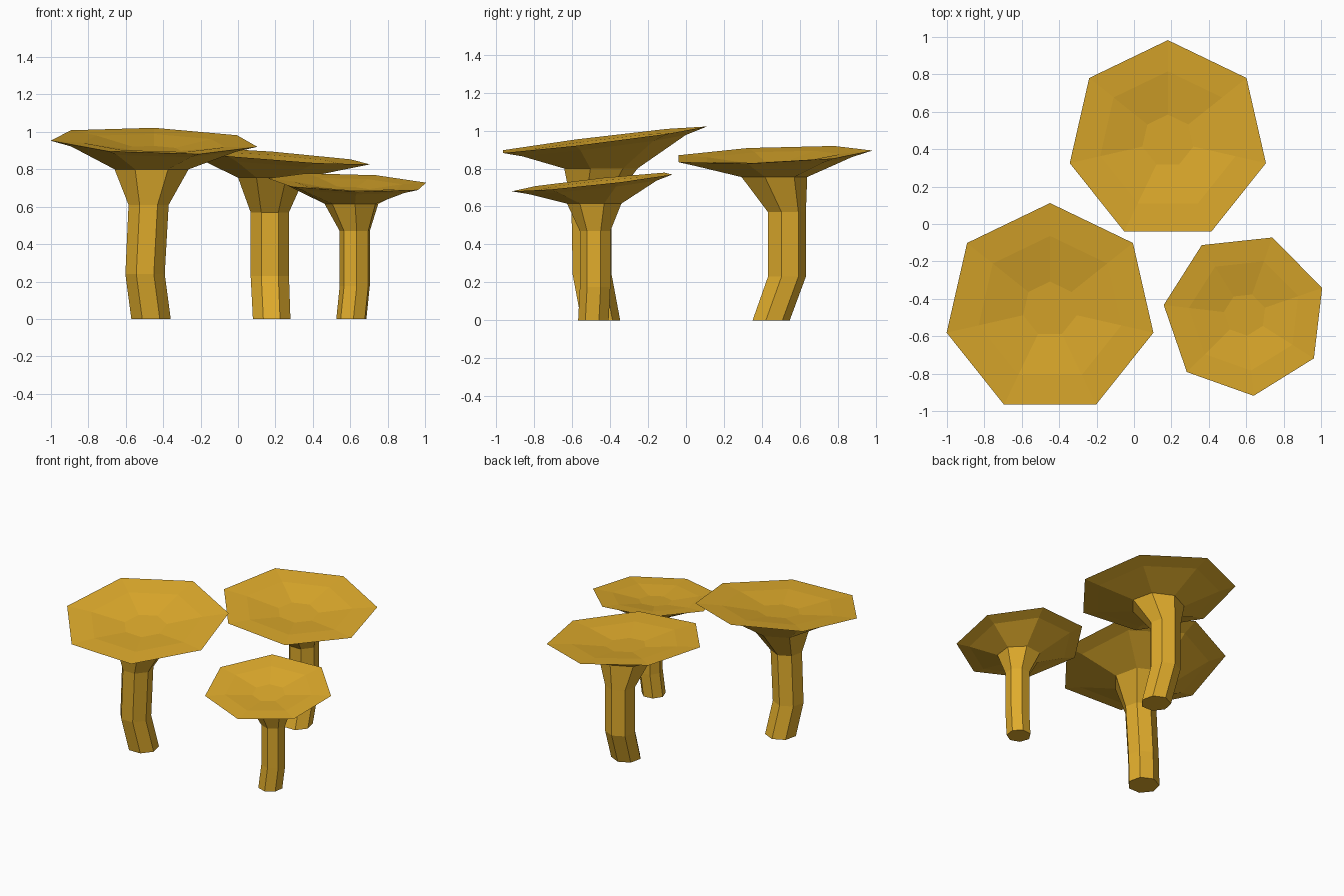
import bpy, bmesh
from math import cos, sin, radians, tau

if "Cube" in bpy.data.objects:
    bpy.data.objects.remove(bpy.data.objects["Cube"])

SIDES = 7
mat = bpy.data.materials.new("golden_yellow")
mat.diffuse_color = (0.74, 0.41, 0.025, 1)
mat.use_nodes = True
mat.node_tree.nodes["Principled BSDF"].inputs["Base Color"].default_value = mat.diffuse_color


def mushroom(name, angle, stem, cap, slope):
    """stem: (x, y, z, radius) rings from the ground to the neck;
    cap: (x, y, z, radius) of the rim; slope: cap tilt along x and y."""
    bm = bmesh.new()

    def ring(x, y, z, r, sx=0, sy=0):
        verts = []
        for i in range(SIDES):
            a = radians(angle) + tau * i / SIDES
            dx, dy = r * cos(a), r * sin(a)
            verts.append(bm.verts.new((x + dx, y + dy, z + sx * dx + sy * dy)))
        return verts

    # stem and flared neck
    rings = [ring(*s) for s in stem]
    # cap: underside, rim, inner lip, dish floor (share of radius, drop)
    x, y, z, r = cap
    for share, drop in ((0.8, 0.055), (1, 0), (0.69, 0.02), (0.26, 0.08)):
        rings.append(ring(x, y, z - drop * r, r * share, *slope))

    for lo, hi in zip(rings, rings[1:]):
        for i in range(SIDES):
            j = (i + 1) % SIDES
            bm.faces.new((lo[i], lo[j], hi[j], hi[i]))
    bm.faces.new(rings[0][::-1])
    bm.faces.new(rings[-1])
    bmesh.ops.recalc_face_normals(bm, faces=bm.faces)

    mesh = bpy.data.meshes.new(name)
    bm.to_mesh(mesh)
    bm.free()
    mesh.materials.append(mat)
    bpy.context.collection.objects.link(bpy.data.objects.new(name, mesh))


mushroom("large_mushroom", 90,
         [(-.465, -.455, 0, .108), (-.497, -.50, .24, .108),
          (-.478, -.505, .61, .11), (-.462, -.459, .80, .203)],
         (-.449, -.455, .952, .567), (-.03, .123))

mushroom("back_mushroom", 90,
         [(.18, .444, 0, .103), (.17, .527, .23, .105),
          (.17, .527, .57, .105), (.178, .457, .755, .182)],
         (.181, .445, .872, .538), (-.078, .042))

mushroom("small_mushroom", 19,
         [(.608, -.486, 0, .083), (.626, -.477, .175, .083),
          (.626, -.477, .47, .083), (.61, -.48, .615, .148)],
         (.593, -.484, .729, .437), (-.039, .109))
